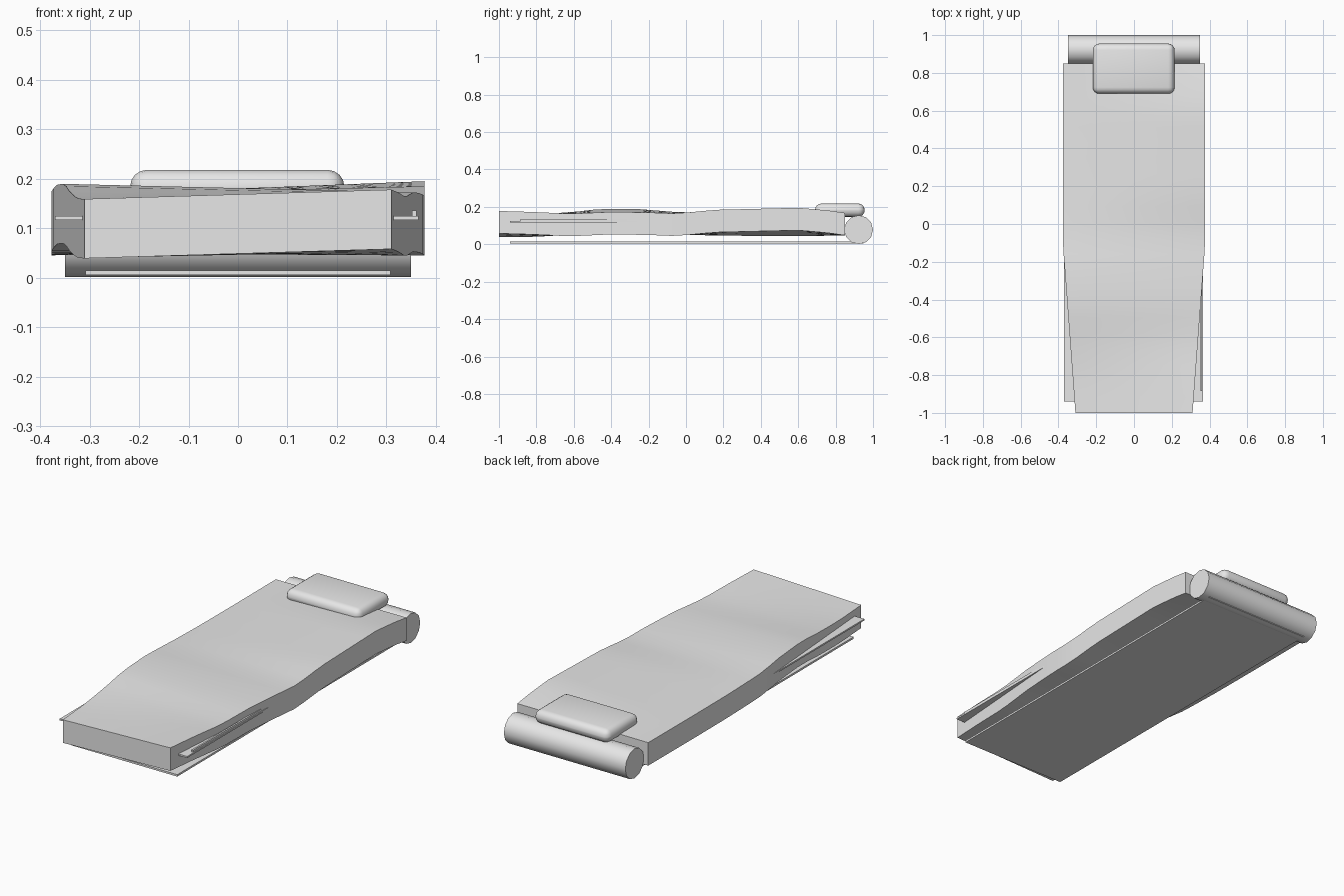
import bpy, bmesh, math

if "Cube" in bpy.data.objects:
    bpy.data.objects.remove(bpy.data.objects["Cube"])

grey = bpy.data.materials.new("light_grey")
grey.diffuse_color = (0.8, 0.8, 0.8, 1)
grey.use_nodes = True
grey.node_tree.nodes["Principled BSDF"].inputs["Base Color"].default_value = grey.diffuse_color


def finish(name, bm, angle=None):
    bmesh.ops.recalc_face_normals(bm, faces=bm.faces)
    mesh = bpy.data.meshes.new(name)
    bm.to_mesh(mesh)
    bm.free()
    mesh.materials.append(grey)
    ob = bpy.data.objects.new(name, mesh)
    bpy.context.collection.objects.link(ob)
    if angle:
        bpy.ops.object.select_all(action='DESELECT')
        ob.select_set(True)
        bpy.context.view_layer.objects.active = ob
        bpy.ops.object.shade_smooth_by_angle(angle=math.radians(angle))
    return ob


def box(name, x0, x1, y0, y1, z0, z1, bevel=0):
    bm = bmesh.new()
    bmesh.ops.create_cube(bm, size=1)
    for v in bm.verts:
        v.co.x = x0 + (v.co.x + 0.5) * (x1 - x0)
        v.co.y = y0 + (v.co.y + 0.5) * (y1 - y0)
        v.co.z = z0 + (v.co.z + 0.5) * (z1 - z0)
    if bevel:
        bmesh.ops.bevel(bm, geom=bm.edges[:], offset=bevel, segments=4,
                        profile=0.5, affect='EDGES')
    return finish(name, bm, 40 if bevel else None)


def lerp(table, y):
    for (a, za), (b, zb) in zip(table, table[1:]):
        if y <= b:
            return za + (zb - za) * max(0, y - a) / (b - a)
    return table[-1][1]


# Wavy padded mattress: left and right edge heights, blended across
left = [(-1, .159), (-.8, .160), (-.6, .173), (-.45, .190), (-.25, .188),
        (-.05, .172), (.2, .166), (.5, .165), (.85, .166)]
right = [(-1, .178), (-.8, .172), (-.62, .163), (-.4, .173), (-.2, .170),
         (-.05, .164), (.15, .184), (.4, .190), (.6, .195), (.75, .182), (.85, .168)]
bm = bmesh.new()
bmesh.ops.create_grid(bm, x_segments=10, y_segments=22, size=1)
for v in bm.verts:
    u = (v.co.x + 1) / 2
    y = -1 + (v.co.y + 1) / 2 * 1.85
    half = lerp([(-1, .31), (-.1, .377), (.85, .377)], y)
    v.co = (v.co.x * half, y, lerp(left, y) * (1 - u) + lerp(right, y) * u)
ext = bmesh.ops.extrude_face_region(bm, geom=bm.faces[:], use_keep_orig=True)
for g in ext["geom"]:
    if isinstance(g, bmesh.types.BMVert):
        g.co.z -= 0.12
finish("mattress", bm, 40)

# Ground sheet, inner liner sheet and zip strip
box("ground_sheet", -.308, .308, -.94, .95, .005, .015)
box("liner_sheet", -.37, .365, -.94, .82, .117, .125)
box("zip_strip", .352, .361, -.885, -.1, .125, .136)

# Rolled end at the head
bm = bmesh.new()
bmesh.ops.create_cone(bm, cap_ends=True, segments=12, radius1=.077, radius2=.077, depth=.70)
for v in bm.verts:
    x, y, z = v.co
    v.co = (z, .923 + x, .078 + y)
    v.co.z = max(v.co.z, 0)
finish("head_roll", bm, 40)

# Pillow
box("pillow", -.218, .215, .69, .955, .147, .218, .034)
